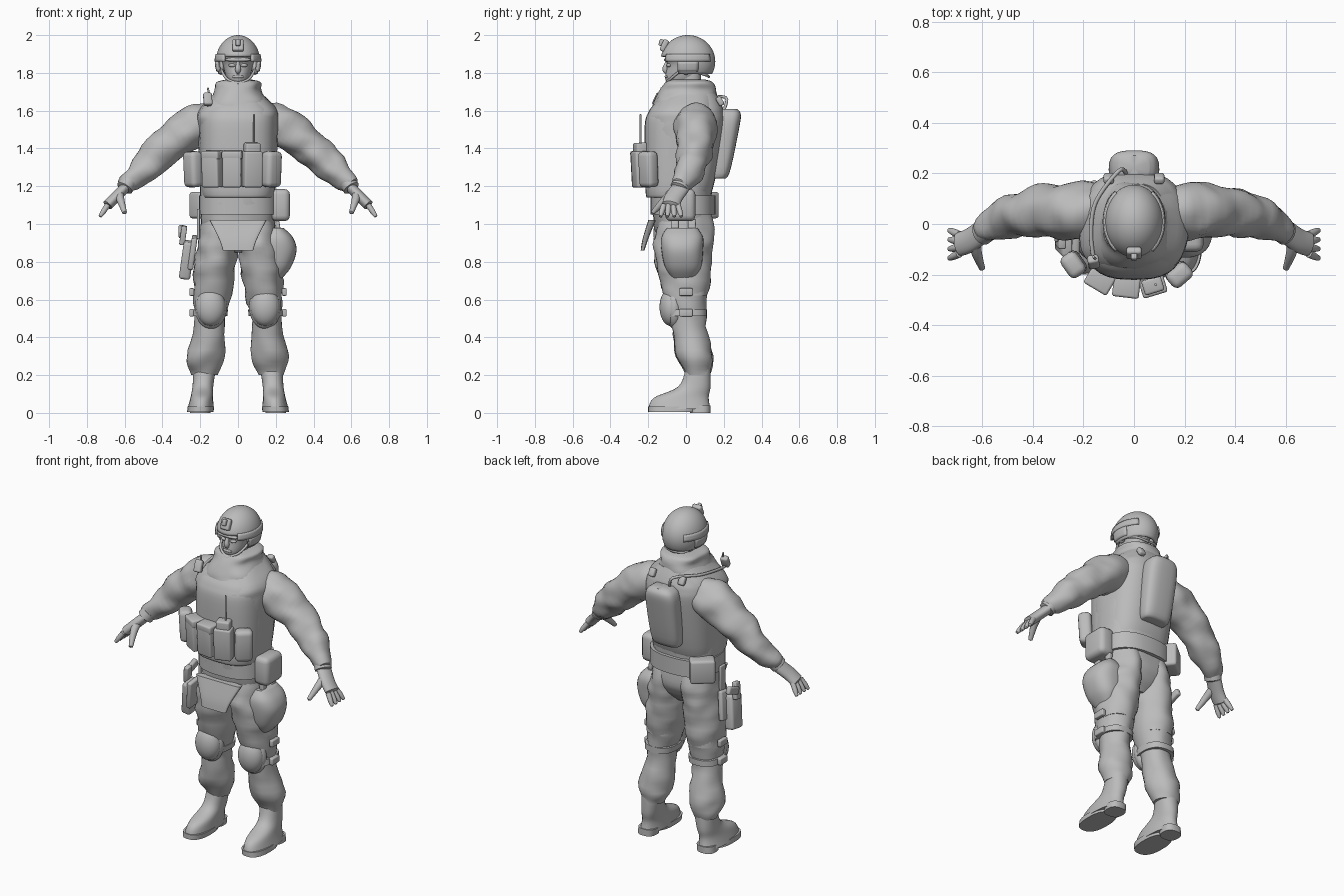
import bpy, bmesh, math
from mathutils import Vector, Euler, Matrix, noise

cube = bpy.data.objects.get("Cube")
if cube:
    bpy.data.objects.remove(cube, do_unlink=True)

grey = bpy.data.materials.new("plain grey")
grey.use_nodes = True
grey.diffuse_color = (.5, .5, .5, 1)
grey.node_tree.nodes["Principled BSDF"].inputs["Base Color"].default_value = grey.diffuse_color
ACROSS, FORE, UP = Matrix.Identity(3)
SIDES = (("left", 1), ("right", -1))


def finish(name, bm):
    bmesh.ops.recalc_face_normals(bm, faces=bm.faces)
    mesh = bpy.data.meshes.new(name)
    bm.to_mesh(mesh)
    bm.free()
    mesh.materials.append(grey)
    obj = bpy.data.objects.new(name, mesh)
    bpy.context.collection.objects.link(obj)
    bpy.ops.object.select_all(action="DESELECT")
    obj.select_set(True)
    bpy.context.view_layer.objects.active = obj
    bpy.ops.object.shade_smooth_by_angle(angle=math.radians(45))
    return obj


def spline(rows, steps=5):
    """Catmull-Rom interpolation of rows of numbers."""
    out, last = [], len(rows) - 1
    for i in range(last):
        before, start, end, after = (Vector(rows[max(0, min(last, i + k))]) for k in (-1, 0, 1, 2))
        for step in range(steps):
            t = step / steps
            slope_in, slope_out = (end - before) / 2, (after - start) / 2
            rise = t * t * (3 - 2 * t)
            out.append(start.lerp(end, rise) + slope_in * t * (1 - t) ** 2 - slope_out * t * t * (1 - t))
    return out + [Vector(rows[-1])]


def skin(name, rows, side, axis, level, square, fold, dome):
    """Join oval rings (x, y, z, width radius, depth radius) and close both ends."""
    rows = spline(rows)
    mids = [Vector(row[:3]) for row in rows]
    bm, rings, sides = bmesh.new(), [], 32
    for i, row in enumerate(rows):
        along = UP if level else (mids[min(i + 1, len(mids) - 1)] - mids[max(i - 1, 0)]).normalized()
        wide = (axis - along * axis.dot(along)).normalized()
        deep = along.cross(wide)
        ring = []
        for k in range(sides):
            c, s = math.cos(math.tau * k / sides), math.sin(math.tau * k / sides)
            offset = (wide * math.copysign(abs(c) ** (2 / square), c) * row[3]
                      + deep * math.copysign(abs(s) ** (2 / square), s) * row[4])
            point = mids[i] + offset
            point += offset.normalized() * fold * noise.noise(point * 10 + UP * point.z * 5 + ACROSS * side)
            ring.append(bm.verts.new((point.x * side, point.y, point.z)))
        rings.append(ring)
        if i in (0, len(rows) - 1):
            tip = mids[i] + along * row[4] * dome * (1 if i else -1)
            pole = bm.verts.new((tip.x * side, tip.y, tip.z))
            for k in range(sides):
                bm.faces.new((ring[k - 1], ring[k], pole))
    for low, high in zip(rings, rings[1:]):
        for k in range(sides):
            bm.faces.new((low[k - 1], low[k], high[k], high[k - 1]))
    return finish(name, bm)


def limb(name, points, side=1, axis=FORE, flat=1, fold=0):
    """Round limb or tube through points (x, y, z, radius)."""
    return skin(name, [(*p, p[-1] * flat) for p in points], side, axis, False, 2, fold, .5)


def centred(z):
    return 0


def leg_line(z):
    return .2 - z / 10


def pouch_line(z):
    return .2


def stack(name, rows, side=1, line=centred, square=2.5, fold=0):
    """Level rings (z, half width, front y, back y) about a centre line."""
    rings = [(line(z), (front + back) / 2, z, half, (back - front) / 2) for z, half, front, back in rows]
    return skin(name, rings, side, ACROSS, True, square, fold, 0)


def band(name, z, height, half, front, back, side=1, line=centred):
    return stack(name, [(z - height / 2, half, front, back), (z + height / 2, half, front, back)], side, line)


def box(name, at, size, turn=(0, 0, 0), soft=.01, side=1):
    """Box with rounded edges, turned by degrees."""
    bm = bmesh.new()
    bmesh.ops.create_cube(bm, size=1)
    bm.transform(Matrix.Diagonal((*size, 1)))
    bmesh.ops.bevel(bm, geom=bm.edges[:], offset=soft, segments=3, profile=.5, affect="EDGES")
    spin = Euler([math.radians(t) for t in turn]).to_matrix().to_4x4()
    bm.transform(Matrix.Diagonal((side, 1, 1, 1)) @ Matrix.Translation(at) @ spin)
    return finish(name, bm)


def blob(name, at, radii, side=1, keep=None):
    """Ellipsoid; a keep rule on the offset from its middle leaves a thin shell."""
    bm = bmesh.new()
    bmesh.ops.create_uvsphere(bm, u_segments=48, v_segments=32, radius=1)
    bm.transform(Matrix.Diagonal((*radii, 1)))
    if keep:
        drop = [f for f in bm.faces if not keep(f.calc_center_median())]
        bmesh.ops.delete(bm, geom=drop, context="FACES")
    bm.transform(Matrix.Translation((at[0] * side, at[1], at[2])))
    obj = finish(name, bm)
    if keep:
        obj.modifiers.new("wall", "SOLIDIFY").thickness = .012
    return obj


# Torso, vest, belt and scarf
stack("torso", [(.85, .05, -.08, .06), (.92, .15, -.13, .12), (1, .19, -.17, .14), (1.2, .2, -.19, .14),
                (1.5, .21, -.21, .19), (1.6, .21, -.19, .18), (1.7, .12, -.12, .16)], fold=.01)
stack("vest", [(1.14, .17, -.2, .08), (1.18, .195, -.215, .14), (1.5, .205, -.22, .2), (1.59, .195, -.2, .2),
               (1.64, .16, -.165, .185), (1.69, .12, -.13, .16)], square=2.8)
band("belt", 1.1, .1, .207, -.187, .155)
stack("scarf", [(1.6, .14, -.19, .1), (1.65, .155, -.17, .16), (1.71, .12, -.14, .16), (1.75, .115, -.11, .14),
                (1.765, .07, -.08, .1)], fold=.015)
stack("groin_flap", [(.86, .08, -.24, -.22), (.92, .1, -.23, -.2), (1.02, .15, -.2, -.16)], square=5)

# Head and face
stack("neck", [(1.7, .06, -.05, .08), (1.8, .06, -.05, .08)])
stack("head", [(1.74, .04, -.09, .02), (1.77, .06, -.11, .07), (1.84, .08, -.1, .1), (1.88, .09, -.11, .11),
               (1.94, .08, -.09, .1)], square=2)
limb("nose", [(0, -.1, 1.86, .008), (0, -.11, 1.82, .015), (0, -.1, 1.8, .01)], axis=ACROSS)
blob("lips", (0, -.1, 1.78), (.03, .013, .01))
blob("brow", (0, -.1, 1.87), (.07, .016, .012))
for label, s in SIDES:
    blob(label + "_eye", (.03, -.09, 1.84), (.02, .014, .01), s)
    blob(label + "_ear", (.09, 0, 1.83), (.02, .03, .04), s)
    limb(label + "_chin_strap", [(.09, -.02, 1.82, .007), (.06, -.08, 1.77, .007), (0, -.11, 1.74, .007)], s)
    limb(label + "_nape_strap", [(.09, 0, 1.82, .007), (.07, .1, 1.79, .007), (0, .12, 1.78, .007)], s, UP)

# Helmet with rails, ear guards and lamp
crown = Vector((0, .01, 1.86))
behind_face = lambda c: c.y > -abs(c.x) / 2
blob("helmet", crown, (.117, .145, .14), keep=lambda c: c.z > .03 or c.z > -.06 and behind_face(c))
blob("helmet_rails", crown, (.124, .152, .14), keep=lambda c: 0 < c.z < .04 and abs(c.y) < abs(c.x) * 1.5)
blob("helmet_ear_guards", crown, (.123, .15, .14), keep=lambda c: -.05 < c.z < 0 and abs(c.y) < abs(c.x) / 2)
box("lamp_mount", crown + Vector((0, -.125, .085)), (.06, .03, .065), (-25, 0, 0))
box("lamp", crown + Vector((0, -.14, .1)), (.025, .025, .035), (-15, 0, 0), .006)

for label, s in SIDES:
    # Sleeve, cuff and glove
    limb(label + "_sleeve", [(.1, .04, 1.55, .08), (.2, .05, 1.53, .11), (.3, .05, 1.47, .107), (.4, .05, 1.39, .095),
                             (.5, .02, 1.29, .08), (.6, -.03, 1.2, .045)], s, flat=.98, fold=.018)
    limb(label + "_glove_cuff", [(.58, -.02, 1.22, .05), (.6, -.035, 1.19, .05)], s, flat=.9)
    palm = [Vector((.6, -.03, 1.19)), Vector((.65, -.065, 1.14)), Vector((.69, -.08, 1.1))]
    limb(label + "_palm", [(*p, .048) for p in palm], s, flat=.6)
    for k, finger in enumerate(("index", "middle", "ring", "little")):
        spread = FORE * (k - 1.5)
        root = palm[-1] + spread * .025
        tip = root + Vector((.04, 0, -.06)) + spread * .012
        limb(f"{label}_{finger}_finger", [(*root, .015), (*root.lerp(tip, .6), .014), (*tip, .009)], s)
    limb(label + "_thumb", [(.63, -.07, 1.16, .025), (.62, -.12, 1.12, .02), (.6, -.175, 1.06, .012)], s, ACROSS)

    # Trouser leg and boot
    stack(label + "_trouser_leg", [(1.06, .095, -.14, .13), (.95, .1, -.165, .145), (.85, .108, -.17, .14),
                                   (.7, .108, -.14, .13), (.5, .08, -.08, .1), (.3, .1, -.05, .14),
                                   (.2, .065, 0, .13)], s, leg_line, 2, .015)
    stack(label + "_boot", [(.02, .07, -.2, .13), (.08, .06, -.17, .12), (.14, .055, -.04, .13), (.24, .06, 0, .13)],
          s, leg_line, 2.2)
    band(label + "_sole", .02, .03, .07, -.2, .05, s, leg_line)
    band(label + "_heel", .02, .04, .055, .02, .13, s, leg_line)

    # Knee pad with straps
    knee = Vector((leg_line(.56), -.08, .56))
    blob(label + "_knee_pad", knee, (.078, .06, .1), s)
    blob(label + "_knee_pad_rim", knee + FORE * .02, (.085, .05, .115), s)
    for place, z in (("upper", .64), ("lower", .53)):
        band(f"{label}_{place}_knee_strap", z, .035, .092, -.1, .11, s, leg_line)
        box(f"{label}_{place}_knee_buckle", (.245, 0, z), (.025, .07, .04), soft=.006, side=s)
    box(label + "_back_buckle", (.1, .18, 1.65), (.04, .03, .05), (30, 0, 0), side=s)

# Chest pouches along the curve of the vest
POUCHES = ("right_side_pouch", "right_magazine_pouch", "middle_magazine_pouch", "radio_pouch", "left_side_pouch")
for k, name in enumerate(POUCHES):
    x = .104 * (k - 2) - .03
    spot = Vector((x, 1.6 * x * x - .25, 1.29))
    turn = (3, 0, math.degrees(4 * x))
    box(name, spot, (.1, .075, .19), turn, .025 if "side" in name else .01)
    if "magazine" in name:
        box(name + "_flap", spot + UP * .075, (.106, .083, .045), turn)
    if "radio" in name:
        box("radio", spot + UP * .09, (.08, .06, .1), turn)
        limb("radio_antenna", [(.085, -.24, 1.4, .005), (.085, -.24, 1.58, .005)])
box("shoulder_microphone", (-.16, -.15, 1.66), (.045, .035, .07), (-25, 0, 10))
limb("microphone_aerial", [(-.15, -.14, 1.68, .005), (-.16, -.13, 1.72, .005)])

# Back pack and drinking hose
stack("back_pack", [(1.24, .06, .14, .19), (1.27, .09, .13, .23), (1.5, .1, .15, .28), (1.58, .09, .16, .29),
                    (1.61, .06, .18, .27)], square=3)
hose = [(-.03, .2, 1.6), (-.06, .21, 1.67), (-.15, .09, 1.665), (-.17, -.03, 1.65), (-.16, -.14, 1.63)]
limb("drinking_hose", [(*p, .008) for p in hose], axis=UP)

# Belt pouches
box("left_belt_pouch", (.225, -.03, 1.1), (.1, .16, .17), soft=.03)
box("right_belt_pouch", (-.18, .1, 1.1), (.14, .09, .14), (0, 0, 40), .015)

# Left thigh pouch with hangers
stack("left_thigh_pouch", [(.71, .03, -.07, .04), (.77, .08, -.11, .08), (.86, .11, -.13, .09), (.93, .09, -.13, .09),
                           (.98, .04, -.1, .06)], line=pouch_line)
for place, y in (("front", -.06), ("rear", .03)):
    box(place + "_thigh_clip", (.21, y, .99), (.025, .04, .07), (0, -10, 0), .006)
    box(place + "_thigh_hanger", (.2, y, 1.04), (.012, .025, .12), soft=.004)

# Holster and sidearm
tilt = (8, 8, 0)
box("holster", (-.27, -.07, .81), (.06, .1, .2), tilt, .015)
box("holster_panel", (-.24, -.06, .85), (.03, .15, .17), tilt)
box("holster_hanger", (-.21, -.05, 1), (.015, .05, .16), soft=.005)
box("pistol_slide", (-.29, -.07, .94), (.03, .045, .1), tilt, .006)
box("pistol_grip", (-.3, -.02, .96), (.03, .1, .045), (20, 0, 0))
